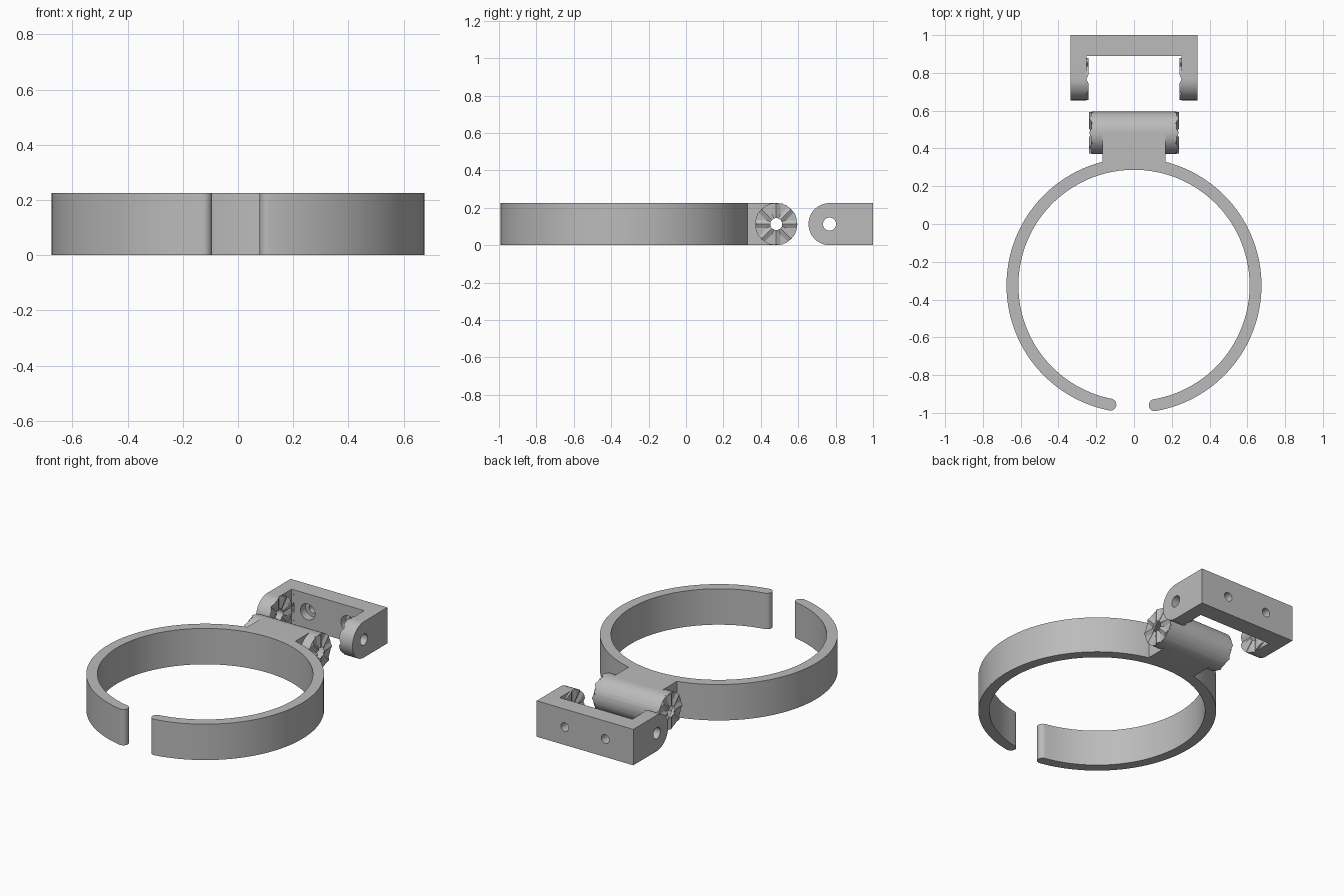
import bpy
import bmesh
from math import sin, cos, pi, radians
from mathutils import Matrix, Vector

if "Cube" in bpy.data.objects:
    bpy.data.objects.remove(bpy.data.objects["Cube"], do_unlink=True)

H = 0.225             # overall height
R = H / 2             # knuckle radius
RING_Y, OUTER, INNER = -0.325, 0.675, 0.612
PIVOT_Y, ARM_Y = 0.4825, 0.7675

grey = bpy.data.materials.new("plain grey")
grey.use_nodes = True
grey.diffuse_color = (0.5, 0.5, 0.5, 1)
grey.node_tree.nodes["Principled BSDF"].inputs["Base Color"].default_value = (0.5, 0.5, 0.5, 1)


def prism(name, points, low, high, matrix=Matrix()):
    """Extrude a closed 2D outline along local z, then place it."""
    bm = bmesh.new()
    face = bm.faces.new([bm.verts.new((x, y, low)) for x, y in points])
    extruded = bmesh.ops.extrude_face_region(bm, geom=[face])["geom"]
    top = [v for v in extruded if isinstance(v, bmesh.types.BMVert)]
    bmesh.ops.translate(bm, verts=top, vec=(0, 0, high - low))
    bmesh.ops.recalc_face_normals(bm, faces=bm.faces)
    bm.transform(matrix)
    mesh = bpy.data.meshes.new(name)
    bm.to_mesh(mesh)
    bm.free()
    mesh.materials.append(grey)
    obj = bpy.data.objects.new(name, mesh)
    bpy.context.collection.objects.link(obj)
    return obj


def arc(cx, cy, r, start, end, steps):
    angles = [radians(start + (end - start) * i / steps) for i in range(steps + 1)]
    return [(cx + r * cos(a), cy + r * sin(a)) for a in angles]


def rod(name, axis, centre, r, low, high, steps=64):
    """Cylinder along x or y through a centre point."""
    turn = Vector((0, 0, 1)).rotation_difference(Vector(axis)).to_matrix().to_4x4()
    return prism(name, arc(0, 0, r, 0, 360, steps)[:-1], low, high,
                 Matrix.Translation(centre) @ turn)


def combine(target, tool, operation):
    mod = target.modifiers.new(operation, 'BOOLEAN')
    mod.operation = operation
    mod.solver = 'EXACT'
    mod.object = tool
    bpy.context.view_layer.objects.active = target
    bpy.ops.object.modifier_apply(modifier=mod.name)
    bpy.data.objects.remove(tool, do_unlink=True)


def spokes(target, y, base, tip, half, operation):
    """Star of four crossing wedges on both x sides of a knuckle."""
    for side in (-1, 1):
        for i in range(4):
            place = Matrix.Translation((0, y, R)) @ Matrix.Rotation(i * pi / 4, 4, 'X')
            outline = [(side * base, -half), (side * tip, 0), (side * base, half)]
            reach = R - 0.003 if operation == 'UNION' else R * 1.3
            combine(target, prism("wedge", outline, -reach, reach, place), operation)


def finish(obj):
    bpy.ops.object.select_all(action='DESELECT')
    obj.select_set(True)
    bpy.context.view_layer.objects.active = obj
    bpy.ops.object.shade_smooth_by_angle(angle=radians(25))


# Open ring with rounded tips and a neck, drawn as one outline
mid, tip = (OUTER + INNER) / 2, (OUTER - INNER) / 2
right, left, neck = -80.2, 258.8, 14.3
outline = [(0.167, PIVOT_Y)]
outline += arc(0, RING_Y, OUTER, 90 - neck, right, 60)
outline += arc(mid * cos(radians(right)), RING_Y + mid * sin(radians(right)), tip,
               right, right - 180, 12)[1:-1]
outline += arc(0, RING_Y, INNER, right, left, 130)
outline += arc(mid * cos(radians(left)), RING_Y + mid * sin(radians(left)), tip,
               left + 180, left, 12)[1:-1]
outline += arc(0, RING_Y, OUTER, left, 90 + neck, 60)
outline += [(-0.167, PIVOT_Y)]
clamp = prism("ring_clamp", outline, 0, H)

# Pivot barrel with raised teeth and a through hole
X, Y = (1, 0, 0), (0, 1, 0)
barrel = rod("pivot_barrel", X, (0, PIVOT_Y, R), R, -0.226, 0.226)
spokes(barrel, PIVOT_Y, 0.218, 0.238, 0.036, 'UNION')
combine(clamp, barrel, 'UNION')
combine(clamp, rod("bolt_hole", X, (0, PIVOT_Y, R), 0.032, -0.5, 0.5, 32), 'DIFFERENCE')
finish(clamp)

# U bracket: rounded side profile extruded across, then opened in the middle
across = Matrix(((0, 0, 1, 0), (1, 0, 0, 0), (0, 1, 0, 0), (0, 0, 0, 1)))
side = [(1, 0), (1, H)] + arc(ARM_Y, R, R, 90, 270, 32)
bracket = prism("mount_bracket", side, -0.335, 0.335, across)
gap = [(-0.252, 0.5), (0.252, 0.5), (0.252, 0.89), (-0.252, 0.89)]
combine(bracket, prism("opening", gap, -0.1, H + 0.1), 'DIFFERENCE')

# Toothed bosses on the inner faces of the arms
for low, high in ((-0.29, -0.24), (0.24, 0.29)):
    combine(bracket, rod("boss", X, (0, ARM_Y, R), R, low, high), 'UNION')
spokes(bracket, ARM_Y, 0.234, 0.252, 0.037, 'DIFFERENCE')
combine(bracket, rod("arm_hole", X, (0, ARM_Y, R), 0.035, -0.5, 0.5, 32), 'DIFFERENCE')

# Screw holes through the back wall, widened on the inside
for x in (-0.14, 0.14):
    combine(bracket, rod("screw_hole", Y, (x, 0, R), 0.027, 0.8, 1.1, 32), 'DIFFERENCE')
    combine(bracket, rod("screw_recess", Y, (x, 0, R), 0.05, 0.8, 0.94, 32), 'DIFFERENCE')
finish(bracket)
